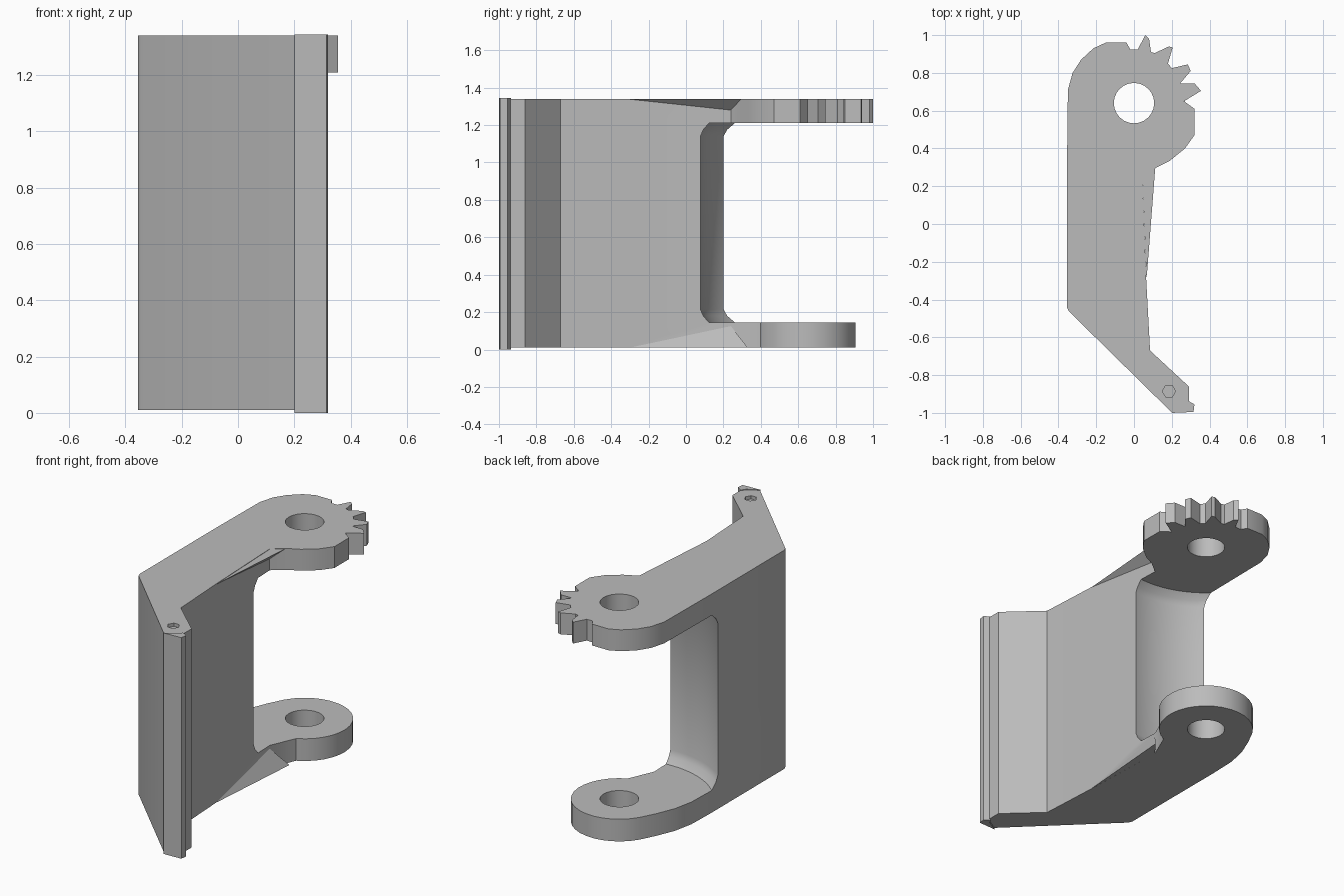
import bpy, bmesh, math
from mathutils import Vector

cube = bpy.data.objects.get("Cube")
if cube:
    bpy.data.objects.remove(cube)

grey = bpy.data.materials.new("plain grey")
grey.use_nodes = True
grey.diffuse_color = (0.5, 0.5, 0.5, 1)
grey.node_tree.nodes["Principled BSDF"].inputs["Base Color"].default_value = (0.5, 0.5, 0.5, 1)

HINGE = (0.0, 0.64)
BOTTOM, LOW, HIGH, TOP = 0.01, 0.145, 1.21, 1.34


def finish(name, bm):
    bmesh.ops.recalc_face_normals(bm, faces=bm.faces)
    mesh = bpy.data.meshes.new(name)
    bm.to_mesh(mesh)
    bm.free()
    mesh.materials.append(grey)
    obj = bpy.data.objects.new(name, mesh)
    bpy.context.collection.objects.link(obj)
    return obj


def loft(name, rings):
    """Skin a stack of (outline, z) rings and cap both ends."""
    bm = bmesh.new()
    loops = [[bm.verts.new((x, y, z)) for x, y in outline] for outline, z in rings]
    n = len(loops[0])
    for a, b in zip(loops, loops[1:]):
        for i in range(n):
            j = (i + 1) % n
            bm.faces.new((a[i], a[j], b[j], b[i]))
    bm.faces.new(loops[0])
    bm.faces.new(loops[-1])
    return finish(name, bm)


def hull(name, points):
    bm = bmesh.new()
    for p in points:
        bm.verts.new(p)
    bmesh.ops.convex_hull(bm, input=bm.verts)
    return finish(name, bm)


def arc(radius, start, end, count, centre=HINGE):
    angles = [math.radians(start + (end - start) * i / (count - 1)) for i in range(count)]
    return [(centre[0] + radius * math.cos(a), centre[1] + radius * math.sin(a)) for a in angles]


def combine(target, other, operation):
    mod = target.modifiers.new(operation.lower(), 'BOOLEAN')
    mod.operation, mod.solver, mod.object = operation, 'EXACT', other
    bpy.context.view_layer.objects.active = target
    bpy.ops.object.modifier_apply(modifier=mod.name)
    bpy.data.objects.remove(other)


# Shared bent plate outline, running from the hinge side round the front tip
bent = [(-0.355, -0.44), (-0.345, -0.462), (0.20, -0.998), (0.29, -0.985), (0.29, -0.86),
        (0.085, -0.67), (0.065, -0.3), (0.045, 0.24)]

# Gear rim of the upper arm
teeth = [(0.32, 0.61), (0.265, 0.65), (0.355, 0.705), (0.32, 0.745), (0.245, 0.745), (0.30, 0.81),
         (0.285, 0.845), (0.20, 0.825), (0.18, 0.85), (0.205, 0.935), (0.185, 0.94), (0.11, 0.905),
         (0.09, 0.91), (0.08, 0.98), (0.06, 1.0), (0.02, 0.925), (-0.02, 0.925), (-0.04, 0.96)]
upper_outline = (bent + [(0.12, 0.30), (0.19, 0.335), (0.27, 0.40), (0.32, 0.47)] + teeth
                 + [(-0.15, 0.96), (-0.215, 0.93), (-0.28, 0.87), (-0.325, 0.80), (-0.35, 0.71)]
                 + [(-0.355, 0.28)])

# Plain round knuckle of the lower arm
lower_outline = (bent + arc(0.268, -65, 150, 20)
                 + [(-0.28, 0.68), (-0.325, 0.57), (-0.35, 0.45), (-0.355, 0.28)])

# Tall web with a concave end that clears the hinge, coved at top and bottom
web = loft("bracket", [(bent + [(0.045, 0.28), (-0.355, 0.28)], z) for z in (LOW, HIGH)])
cove = [(0.52, LOW - 0.05), (0.52, LOW), (0.55, LOW + 0.035), (0.565, LOW + 0.07),
        (0.565, HIGH - 0.07), (0.55, HIGH - 0.035), (0.52, HIGH), (0.52, HIGH + 0.05)]
combine(web, loft("clearance", [(arc(r, 0, 355, 72), z) for r, z in cove]), 'DIFFERENCE')

# Arms
combine(web, loft("upper_arm", [(upper_outline, HIGH), (upper_outline, TOP)]), 'UNION')
combine(web, loft("lower_arm", [(lower_outline, BOTTOM), (lower_outline, LOW)]), 'UNION')

# Hinge hole through both arms, and the small dent on the front tip
hole = arc(0.107, 0, 345, 24)
combine(web, loft("hole", [(hole, -0.1), (hole, 1.5)]), 'DIFFERENCE')
dent = arc(0.035, 0, 300, 6, (0.185, -0.885))
combine(web, loft("dent", [(dent, TOP - 0.02), (dent, TOP + 0.1)]), 'DIFFERENCE')

# Tidy the joined faces
bm = bmesh.new()
bm.from_mesh(web.data)
bmesh.ops.remove_doubles(bm, verts=bm.verts, dist=0.0005)
bmesh.ops.dissolve_limit(bm, angle_limit=0.01, verts=bm.verts, edges=bm.edges)
bm.to_mesh(web.data)
bm.free()

# Narrow lip along the front tip
lip_outline = [(0.20, -1.0), (0.315, -0.995), (0.32, -0.955), (0.285, -0.935), (0.27, -0.96)]
lip = loft("front_lip", [(lip_outline, 0.0), (lip_outline, TOP + 0.004)])

# Thin tapering gussets between the web and each arm
gussets = []
for name, z, inner in (("lower_gusset", BOTTOM, LOW - 0.02), ("upper_gusset", TOP - 0.002, TOP - 0.06)):
    gussets.append(hull(name, [(0.066, -0.3, z), (0.115, 0.33, z), (0.045, 0.24, z), (0.045, 0.24, inner)]))

# Soft shading on the curved walls
bpy.ops.object.select_all(action='DESELECT')
for obj in [web, lip] + gussets:
    obj.select_set(True)
bpy.context.view_layer.objects.active = web
bpy.ops.object.shade_smooth_by_angle(angle=math.radians(30))
